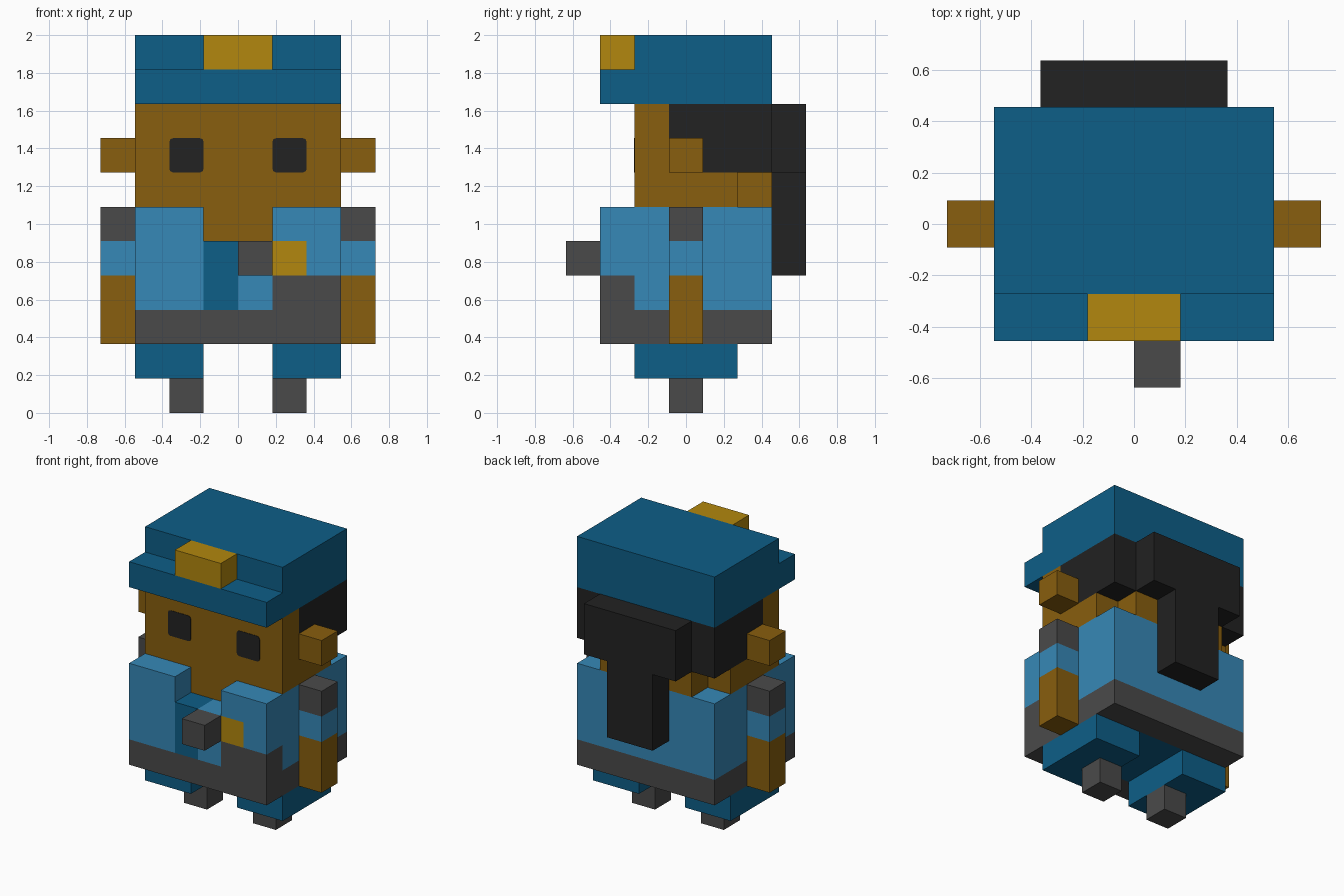
import bpy, bmesh
from mathutils import Vector

if "Cube" in bpy.data.objects:
    bpy.data.objects.remove(bpy.data.objects["Cube"], do_unlink=True)

U = 2 / 11  # edge length of one block


def material(name, rgb):
    def linear(c):
        c /= 255
        return c / 12.92 if c <= 0.04045 else ((c + 0.055) / 1.055) ** 2.4
    colour = [linear(c) for c in rgb] + [1]
    m = bpy.data.materials.new(name)
    m.use_nodes = True
    m.diffuse_color = colour
    m.node_tree.nodes["Principled BSDF"].inputs["Base Color"].default_value = colour
    return m


navy = material("dark blue", (13, 94, 135))
sky = material("light blue", (54, 136, 183))
skin = material("brown skin", (136, 94, 14))
gold = material("gold", (178, 135, 14))
grey = material("dark grey", (74, 74, 74))
black = material("near black", (34, 34, 34))


def add_object(name, bm, mat):
    mesh = bpy.data.meshes.new(name)
    bm.to_mesh(mesh)
    bm.free()
    mesh.materials.append(mat)
    obj = bpy.data.objects.new(name, mesh)
    bpy.context.collection.objects.link(obj)
    return obj


def mirrored(*boxes):
    """The boxes plus their copies across x = 0."""
    return list(boxes) + [(-b[1], -b[0]) + tuple(b[2:]) for b in boxes]


def blocks(name, mat, boxes):
    """Join boxes (x0, x1, y0, y1, z0, z1), in block units, into one outer skin."""
    cells = set()
    for x0, x1, y0, y1, z0, z1 in boxes:
        cells |= {(x, y, z) for x in range(x0, x1)
                  for y in range(int(y0 + 3.5), int(y1 + 3.5))
                  for z in range(z0, z1)}
    bm = bmesh.new()
    for cell in sorted(cells):
        for axis in range(3):
            for side in (0, 1):
                near = list(cell)
                near[axis] += 2 * side - 1
                if tuple(near) in cells:
                    continue
                corners = []
                for a, b in ((0, 0), (1, 0), (1, 1), (0, 1)):
                    p = list(cell)
                    p[axis] += side
                    p[(axis + 1) % 3] += a
                    p[(axis + 2) % 3] += b
                    corners.append(bm.verts.new(Vector((p[0], p[1] - 3.5, p[2])) * U))
                bm.faces.new(corners if side else corners[::-1])
    bmesh.ops.remove_doubles(bm, verts=bm.verts[:], dist=1e-4)
    bmesh.ops.dissolve_limit(bm, angle_limit=0.01, verts=bm.verts[:], edges=bm.edges[:])
    return add_object(name, bm, mat)


# Feet, legs and hips
blocks("feet", grey, mirrored((1, 2, -.5, .5, 0, 1)))
blocks("trousers", navy, mirrored((1, 3, -1.5, 1.5, 1, 2)) + [(-2, 2, -1.5, 1.5, 2, 3)])

# Belt ring around the hips, with the pouch on the left front
blocks("belt_and_pouch", grey, mirrored((2, 3, -2.5, 2.5, 2, 3)) + [
    (-2, 2, -2.5, -1.5, 2, 3), (-2, 2, 1.5, 2.5, 2, 3), (1, 3, -2.5, -1.5, 3, 4)])

# Open jacket with shirt, badge and a handheld radio
blocks("jacket", sky, mirrored((1, 3, -1.5, -.5, 5, 6)) + [
    (-3, 3, -.5, 2.5, 3, 6), (-3, 3, -1.5, -.5, 3, 5),
    (-3, -1, -2.5, -1.5, 3, 6), (0, 1, -2.5, -1.5, 3, 5),
    (1, 3, -2.5, -1.5, 5, 6), (2, 3, -2.5, -1.5, 4, 5)])
blocks("shirt", navy, [(-1, 0, -2.5, -1.5, 3, 5)])
blocks("chest_badge", gold, [(1, 2, -2.5, -1.5, 4, 5)])
blocks("radio", grey, [(0, 1, -3.5, -2.5, 4, 5)])

# Arms: shoulder, sleeve, bare forearm
for part, mat, z0, z1 in (("shoulders", grey, 5, 6), ("sleeves", sky, 4, 5),
                          ("forearms", skin, 2, 4)):
    blocks(part, mat, mirrored((3, 4, -.5, .5, z0, z1)))

# Head with chin, nape and ears
blocks("head", skin, [(-3, 3, -1.5, -.5, 6, 9), (-3, 3, -.5, .5, 6, 8),
                      (-3, 3, .5, 1.5, 6, 7), (-2, 2, 1.5, 2.5, 6, 7),
                      (-1, 1, -1.5, -.5, 5, 6)])
blocks("ears", skin, mirrored((3, 4, -.5, .5, 7, 8)))

# Hair and ponytail
blocks("hair", black, [(-3, 3, -.5, 2.5, 8, 9), (-3, 3, .5, 2.5, 7, 8),
                       (-2, 2, 2.5, 3.5, 7, 9), (-1, 1, 2.5, 3.5, 4, 7)])

# Eyes: thin plates with softened corners
for side, sx in (("left", 1), ("right", -1)):
    bm = bmesh.new()
    bmesh.ops.create_cube(bm, size=1)
    for v in bm.verts:
        v.co = Vector((v.co.x * U, v.co.y * 0.006, v.co.z * U))
    along_y = [e for e in bm.edges
               if abs(e.verts[0].co.y - e.verts[1].co.y) > 0.004]
    bmesh.ops.bevel(bm, geom=along_y, offset=0.02, segments=2, profile=0.5,
                    affect='EDGES')
    eye = add_object(side + "_eye", bm, black)
    eye.location = (sx * 1.5 * U, -1.5 * U, 7.5 * U)

# Cap with brim and badge
blocks("cap", navy, [(-3, 3, -2.5, 2.5, 9, 10), (-3, 3, -1.5, 2.5, 10, 11)])
blocks("cap_badge", gold, [(-1, 1, -2.5, -1.5, 10, 11)])
